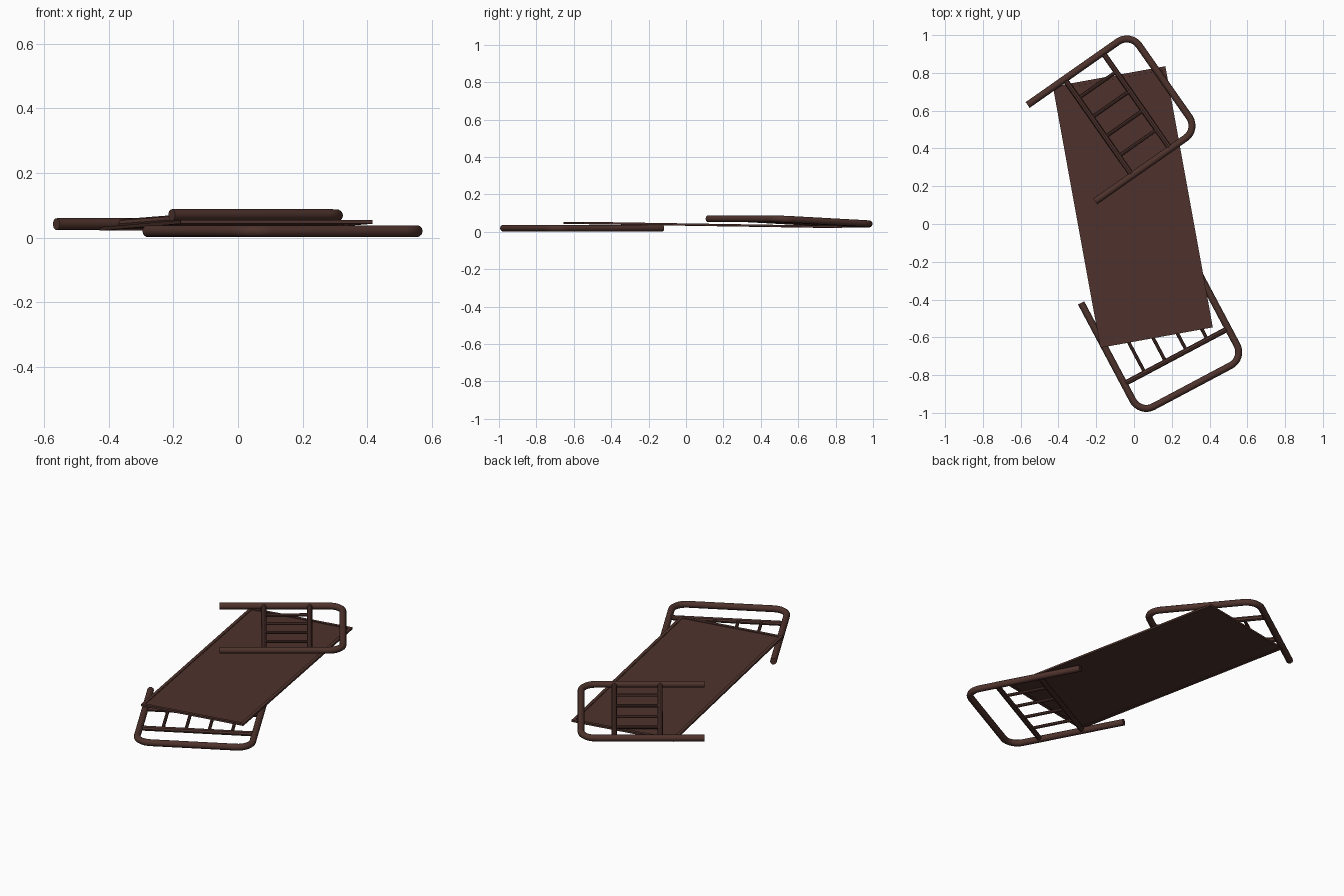
import bpy, math
from mathutils import Vector, Matrix

if "Cube" in bpy.data.objects:
    bpy.data.objects.remove(bpy.data.objects["Cube"])

brown = bpy.data.materials.new("dark rust brown")
brown.diffuse_color = (0.076, 0.032, 0.025, 1)
brown.use_nodes = True
brown.node_tree.nodes["Principled BSDF"].inputs["Base Color"].default_value = brown.diffuse_color


def tube(name, pts, radius, matrix, sides=4):
    """Round tube swept along a list of points."""
    cu = bpy.data.curves.new(name, 'CURVE')
    cu.dimensions = '3D'
    cu.bevel_depth = radius
    cu.bevel_resolution = sides
    cu.use_fill_caps = True
    sp = cu.splines.new('POLY')
    sp.points.add(len(pts) - 1)
    for p, q in zip(sp.points, pts):
        p.co = (*q, 1)
    ob = bpy.data.objects.new(name, cu)
    bpy.context.collection.objects.link(ob)
    ob.matrix_world = matrix
    cu.materials.append(brown)
    bpy.ops.object.select_all(action='DESELECT')
    ob.select_set(True)
    bpy.context.view_layer.objects.active = ob
    bpy.ops.object.convert(target='MESH')
    bpy.ops.object.shade_smooth_by_angle(angle=math.radians(40))
    return ob


def box(name, center, size, matrix):
    bpy.ops.mesh.primitive_cube_add(size=1)
    ob = bpy.context.object
    ob.name = name
    ob.data.transform(Matrix.Translation(center) @ Matrix.Diagonal((*size, 1)))
    ob.matrix_world = matrix
    ob.data.materials.append(brown)
    return ob


def bed_end(name, origin, u, v):
    """U-shaped tube end: local x runs along the legs, local y across."""
    u, v = Vector(u).normalized(), Vector(v).normalized()
    m = Matrix((u, v, u.cross(v))).transposed().to_4x4()
    m.translation = origin
    length, width, r = 0.664, 0.624, 0.08
    pts = [(0, 0, 0)]
    for i in range(9):
        a = math.pi / 2 * i / 8
        pts.append((length - r + r * math.sin(a), r - r * math.cos(a), 0))
    pts += [(x, width - y, 0) for x, y, _ in reversed(pts)]
    tube(name + "_hoop", pts, 0.0185, m, 3)
    # two cross rails and four thin bars between them
    for i, x in enumerate((0.239, 0.485)):
        tube(f"{name}_rail_{i}", [(x, 0, 0), (x, width, 0)], 0.0145, m, 2)
    for i in range(1, 5):
        y = width * i / 5
        tube(f"{name}_bar_{i}", [(0.239, y, 0), (0.485, y, 0)], 0.009, m, 2)


# headboard, propped up on one side
bed_end("headboard", (-0.563, 0.630, 0.042), (0.819, 0.574, 0), (0.574, -0.819, 0.045))
# footboard, lying flat
bed_end("footboard", (-0.280, -0.418, 0.020), (0.469, -0.883, 0), (0.883, 0.469, 0))

# bed base: thin sheet with a raised rim, tilted down towards the headboard
L, W, t = 1.405, 0.605, 0.018
base = (Matrix.Translation((-0.006, 0.090, 0.037)) @ Matrix.Rotation(math.radians(10.3), 4, 'Z')
        @ Matrix.Rotation(math.radians(-0.88), 4, 'X'))
box("base_sheet", (0, 0, 0), (W - 0.01, L - 0.01, 0.004), base)
for s in (-1, 1):
    box("base_side_rim", (s * (W - t) / 2, 0, 0.0005), (t, L, 0.011), base)
    box("base_end_rim", (0, s * (L - t) / 2, 0.0005), (W - 2 * t, t, 0.011), base)
